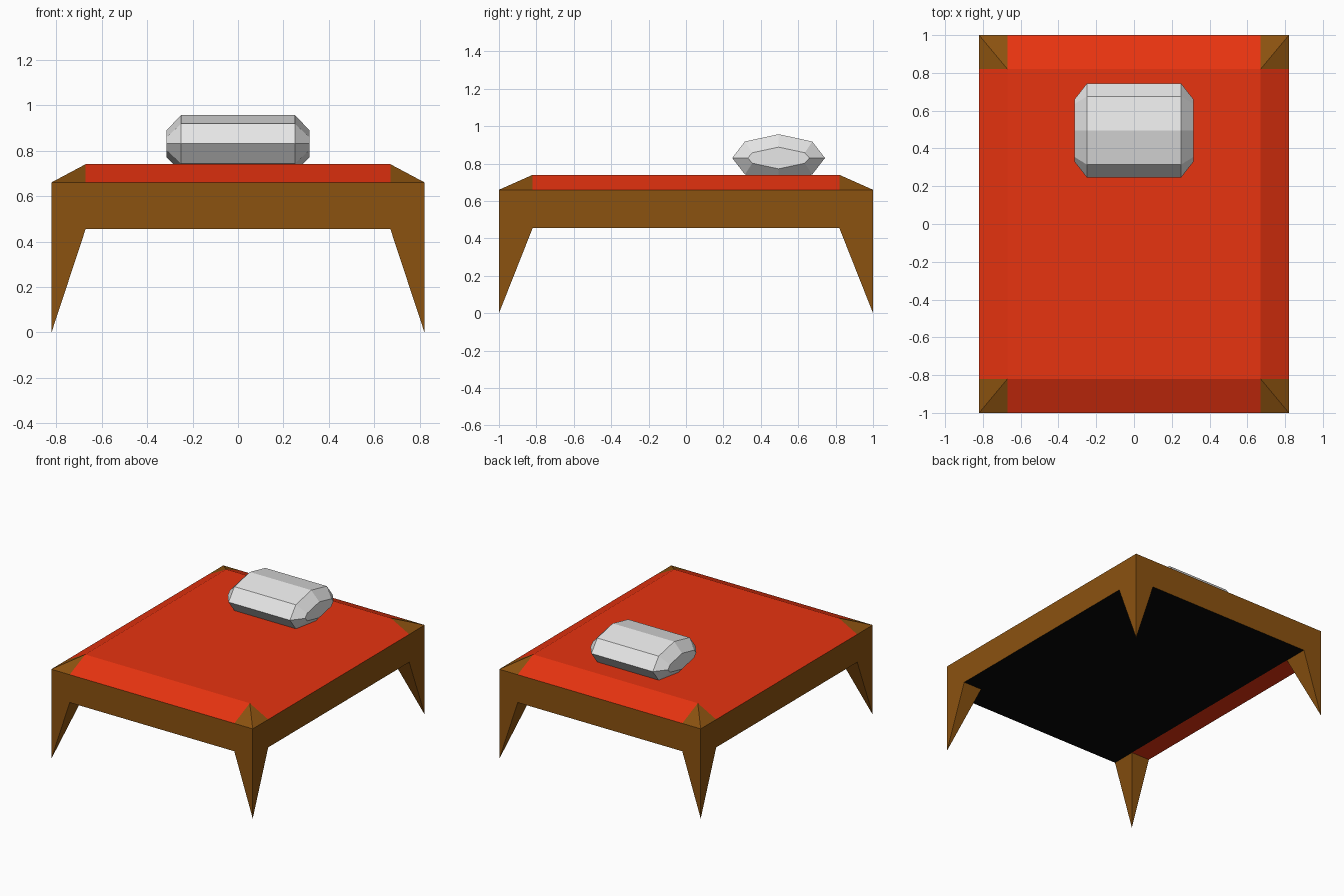
import bpy, bmesh

if "Cube" in bpy.data.objects:
    bpy.data.objects.remove(bpy.data.objects["Cube"])

XS = [-0.82, -0.67, 0.67, 0.82]      # grid lines across the bed
YS = [-1.0, -0.82, 0.82, 1.0]        # grid lines along the bed
Z_UNDER, Z_RIM, Z_TOP = 0.455, 0.66, 0.74


def material(name, colour):
    m = bpy.data.materials.new(name)
    m.diffuse_color = (*colour, 1)
    m.use_nodes = True
    m.node_tree.nodes["Principled BSDF"].inputs["Base Color"].default_value = m.diffuse_color
    return m


brown = material("brown wood", (0.26, 0.085, 0.005))
red = material("red blanket", (0.8, 0.033, 0.005))
black = material("black underside", (0.002, 0.002, 0.002))
white = material("white pillow", (0.8, 0.8, 0.8))


def finish(name, bm, mats):
    bmesh.ops.remove_doubles(bm, verts=bm.verts[:], dist=0.0005)
    me = bpy.data.meshes.new(name)
    bm.to_mesh(me)
    bm.free()
    for m in mats:
        me.materials.append(m)
    ob = bpy.data.objects.new(name, me)
    bpy.context.collection.objects.link(ob)


def face(bm, points, index=0, outward=None):
    f = bm.faces.new([bm.verts.new(p) for p in points])
    f.material_index = index
    f.normal_update()
    if outward is not None and f.normal.dot(outward) < 0:
        f.normal_flip()


def top(i, j):
    inner = i in (1, 2) and j in (1, 2)
    return (XS[i], YS[j], Z_TOP if inner else Z_RIM)


def under(i, j):
    return (XS[i], YS[j], Z_UNDER)


def cell(i, j):
    return [(i, j), (i + 1, j), (i + 1, j + 1), (i, j + 1)]


frame, blanket = bmesh.new(), bmesh.new()
UP, DOWN = (0, 0, 1), (0, 0, -1)
for i in range(3):
    for j in range(3):
        c = cell(i, j)
        if i != 1 and j != 1:
            sx, sy = i - 1, j - 1
            # corner cap, folded from the mattress corner to the outer corner
            k = c.index((1 if i == 0 else 2, 1 if j == 0 else 2))
            q = [top(*c[(k + n) % 4]) for n in range(4)]
            face(frame, [q[0], q[1], q[2]], 0, UP)
            face(frame, [q[0], q[2], q[3]], 0, UP)
            # leg tapering to a point under the outer corner
            tip = (0.82 * sx, sy, 0)
            mx, my = 0.745 * sx, 0.91 * sy
            for n in range(4):
                a, b = under(*c[n]), under(*c[(n + 1) % 4])
                out = ((a[0] + b[0]) / 2 - mx, (a[1] + b[1]) / 2 - my, 0)
                face(frame, [a, b, tip], 0, out)
        else:
            # blanket top and slopes, closed underside
            face(blanket, [top(*p) for p in c], 0, UP)
            face(frame, [under(*p) for p in c], 2 if i == 0 else 1, DOWN)

# side rails
for n in range(3):
    for e, s in ((0, -1), (3, 1)):
        face(frame, [under(n, e), under(n + 1, e), top(n + 1, e), top(n, e)], 0, (0, s, 0))
        face(frame, [under(e, n), under(e, n + 1), top(e, n + 1), top(e, n)], 0, (s, 0, 0))
finish("bed_frame", frame, [brown, black, red])
finish("blanket", blanket, [red])

# pillow: eight-sided profile lofted along x with smaller end caps
PY, PZ = 0.495, 0.83
BODY = [(-0.248, 0), (-0.18, 0.088), (0, 0.127), (0.18, 0.088),
        (0.248, 0), (0.18, -0.088), (0, -0.127), (-0.18, -0.088)]
END = [(-0.165, 0), (-0.14, 0.028), (0, 0.058), (0.14, 0.028),
       (0.165, 0), (0.14, -0.028), (0, -0.058), (-0.14, -0.028)]
bm = bmesh.new()
rings = [[bm.verts.new((x, PY + y, PZ + z)) for y, z in prof]
         for x, prof in ((-0.315, END), (-0.25, BODY), (0.25, BODY), (0.315, END))]
for a, b in zip(rings, rings[1:]):
    for n in range(8):
        m = (n + 1) % 8
        bm.faces.new([a[n], a[m], b[m], b[n]])
bm.faces.new(rings[0])
bm.faces.new(rings[-1])
bmesh.ops.recalc_face_normals(bm, faces=bm.faces[:])
finish("pillow", bm, [white])
